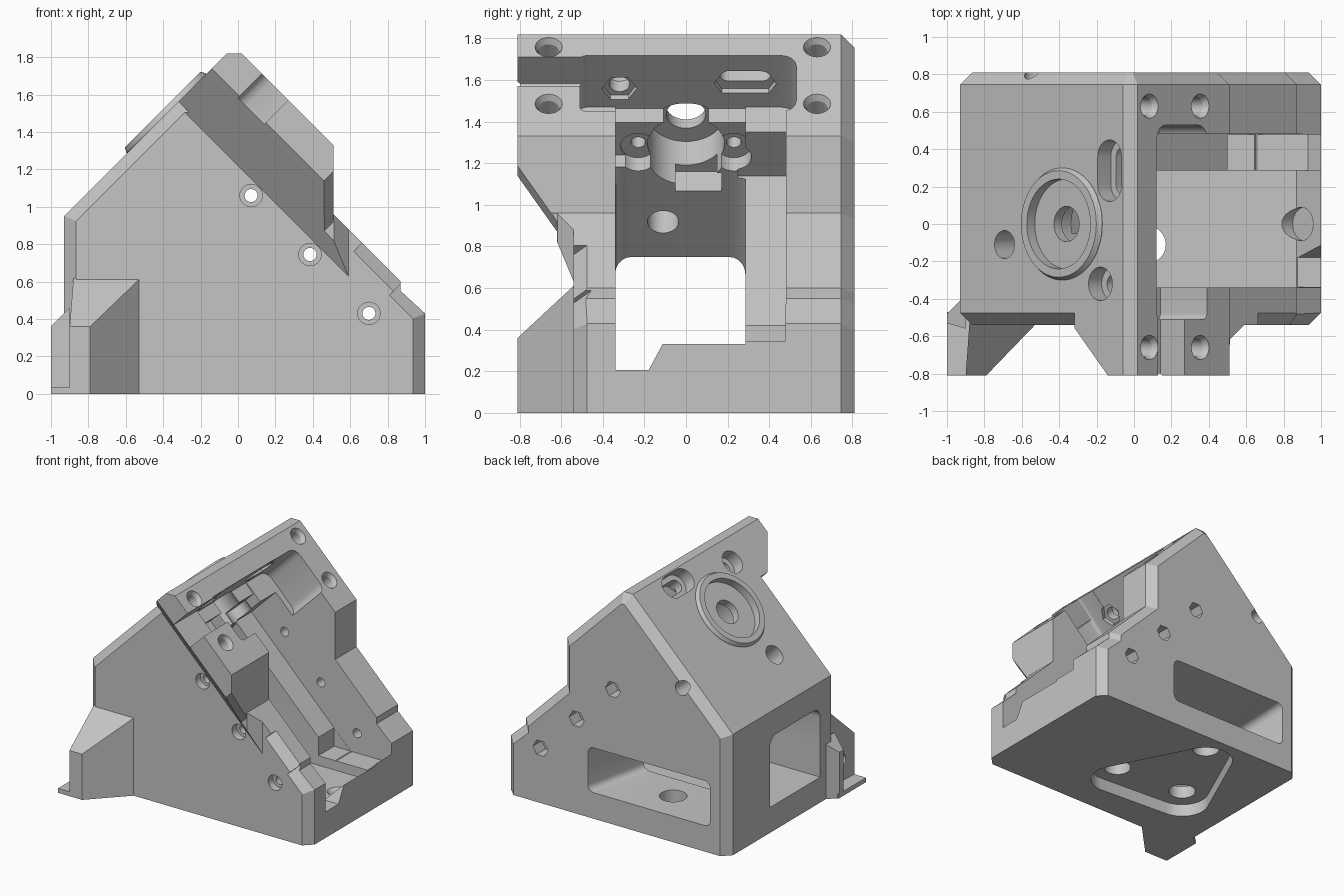
import bpy, bmesh, math
from mathutils import Vector

if "Cube" in bpy.data.objects:
    bpy.data.objects.remove(bpy.data.objects["Cube"], do_unlink=True)

grey = bpy.data.materials.new("grey plastic")
grey.use_nodes = True
COLOUR = (0.56, 0.56, 0.56, 1)
grey.diffuse_color = COLOUR
grey.node_tree.nodes["Principled BSDF"].inputs["Base Color"].default_value = COLOUR

S = math.sqrt(0.5)


def P(u, y, n):
    """Tilted frame: u runs down the right slope, n points out of it."""
    return Vector(((u + n) * S, y, (n - u) * S))


def finish(name, bm):
    bmesh.ops.recalc_face_normals(bm, faces=bm.faces)
    mesh = bpy.data.meshes.new(name)
    bm.to_mesh(mesh)
    bm.free()
    mesh.materials.append(grey)
    ob = bpy.data.objects.new(name, mesh)
    bpy.context.scene.collection.objects.link(ob)
    return ob


def hull(name, pts):
    bm = bmesh.new()
    for p in pts:
        bm.verts.new(p)
    bmesh.ops.convex_hull(bm, input=bm.verts)
    bmesh.ops.delete(bm, geom=[v for v in bm.verts if not v.link_faces], context='VERTS')
    bmesh.ops.dissolve_limit(bm, angle_limit=0.01, verts=bm.verts, edges=bm.edges)
    return finish(name, bm)


def prism(name, pts, y0, y1, bevel=0, segments=1, pick=None):
    """Extrude an x-z outline along y, optionally bevelling picked rim edges."""
    bm = bmesh.new()
    face = bm.faces.new([bm.verts.new((x, y0, z)) for x, z in pts])
    new = bmesh.ops.extrude_face_region(bm, geom=[face], use_keep_orig=True)["geom"]
    bmesh.ops.translate(bm, vec=(0, y1 - y0, 0),
                        verts=[g for g in new if isinstance(g, bmesh.types.BMVert)])
    if bevel:
        rim = [e for e in bm.edges if abs(e.verts[0].co.y - e.verts[1].co.y) < 1e-5
               and pick(e.verts[0].co, e.verts[1].co)]
        bmesh.ops.bevel(bm, geom=rim, offset=bevel, segments=segments,
                        profile=0.5, affect='EDGES')
    return finish(name, bm)


def circle(p, d, r, n=32):
    q = Vector(d).to_track_quat('Z', 'Y')
    return [Vector(p) + q @ Vector((r * math.cos(i * math.tau / n), r * math.sin(i * math.tau / n), 0))
            for i in range(n)]


def rod(a, b, r, n=32, r2=None):
    a, b = Vector(a), Vector(b)
    return circle(a, b - a, r, n) + circle(b, b - a, r if r2 is None else r2, n)


def box(x, y, z, frame=lambda x, y, z: Vector((x, y, z))):
    return [frame(i, j, k) for i in x for j in y for k in z]


def combine(other, how):
    m = body.modifiers.new(how, 'BOOLEAN')
    m.operation, m.object, m.solver, m.use_self = how, other, 'EXACT', True
    bpy.context.view_layer.objects.active = body
    bpy.ops.object.modifier_apply(modifier=m.name)
    bpy.data.objects.remove(other, do_unlink=True)
    bm = bmesh.new()
    bm.from_mesh(body.data)
    bmesh.ops.remove_doubles(bm, verts=bm.verts, dist=1e-5)
    bm.to_mesh(body.data)
    bm.free()


def add(pts):
    combine(hull("addition", pts), 'UNION')


def cut(pts):
    combine(hull("cutter", pts), 'DIFFERENCE')


# Main wedge with chamfered back rim
outline = [(-.93, 0), (-.93, .95), (-.06, 1.82), (.02, 1.82), (.51, 1.33),
           (.51, .96), (.87, .60), (.87, .55), (1, .43), (1, 0)]
body = prism("wedge_bracket", outline, -.81, .81, .065, 1,
             lambda a, b: a.y > 0 and max(a.z, b.z) > .001)

# Front wall, leaving an upper shoulder with a sloped underside
F = -.54
cut([P(u, y, n) for u in (-3, 3) for y, n in ((-1, -3), (-1, 1.32), (F, .863), (F, -3))])
cut([(x, y, z) for z in (-.2, 2) for x, y in
     ((.512, -.618), (.512, -1.1), (1.3, -1.1), (1.3, F), (.59, F))])
cut([P(u, y, n) for n in (.5, 1.6) for u, y in
     ((-.53, -.86), (-.29, -.62), (.5, -.62), (.5, -.86))])

# Chamfers round the front wall
for x in (-.93, 1):
    s = 1 if x > 0 else -1
    cut([(x + s * a, y, z) for z in (-.1, 1.1)
         for a, y in ((.1, F + .165), (-.13, F - .065), (.1, F - .2))])
cut([P(u, y, n) for n in (-.5, .88)
     for u, y in ((-1.43, F + .165), (-1.2, F - .065), (-1.43, F - .2))])
for top, u0, u1 in ((1.04, -.1, .21), (1.011, .2, 1.1)):
    cut([P(u, y, n) for u in (u0, u1)
         for n, y in ((top + .1, F + .165), (top - .13, F - .065), (top + .1, F - .2))])

# Corner foot, side rib and thin flange
add([(x, -.81, z) for x in (-.9, -.79) for z in (0, .36)]
    + [(x, -.53, z) for x in (-.88, -.52) for z in (0, .62)]
    + [(x, -.45, z) for x in (-.87, -.52) for z in (0, .62)])
add(box((-1, -.88), (-.81, -.47), (0, .035)))
add(box((-1,), (-.53, -.48), (0, .36)) + box((-.9,), (-.56, -.38), (0, .46)))

# Raised bearing ring on the left slope
add(rod(P(-1.36, 0, .79), P(-1.335, 0, .79), .285, 64, .3) + circle(P(-1.25, 0, .79), P(1, 0, 0), .3, 64))

# Through cavity with left window
up = lambda u, n: (P(u, 0, n).x, P(u, 0, n).z)
cavity = prism("cavity", [(-1.1, .2), (-1.1, .75), (-.59, .75), up(-.95, .72), up(-1.034, .72),
                          up(-1.034, .94), up(-1.13, .94), up(-1.13, 1.5), (1.2, 1.86),
                          (1.2, .53), (.87, .2)], -.34, .285, .08, 5,
               lambda a, b: max(a.x, b.x) < -.1 and min(a.z, b.z) > .7
               and max(a.z, b.z) < 1.2 and abs(a.x - b.x) > .2)
combine(cavity, 'DIFFERENCE')

# Side channel beside the cavity, open over the lip at its low end
cut([P(u, y, n) for y in (.25, .48) for u, n in ((-.96, .65), (.27, .65), (-.96, 1.6), (.27, 1.6))])
cut([(x, y, z) for y in (.26, .479) for x, z in
     ((.5, .275), (.93, .275), (1.2, .545), (1.2, 1), (.5, 1))])
cut([(x, y, z) for x in (.8, 1.1) for y, z in
     ((-.338, .205), (-.18, .205), (-.18, .26), (-.11, .335), (-.11, .6), (-.338, .6))])

# Upper pocket with rounded corners and cable slot
cut([p for y, r in ((-.48, .03), (.46, .07)) for u in (-1.128 + r, -.75 - r)
     for p in rod(P(u, y, .95), P(u, y, 1.5), r, 16)])
cut(box((-1.12, -.92), (-.9, -.45), (1.12, 1.5), P))

# Bearing seat, inner flanged recess and shaft bores
cut(rod(P(-1.5, 0, .79), P(-1.3, 0, .79), .24, 64))
cut(rod(P(-1.24, 0, .79), P(-.8, 0, .79), .185, 48))
cut(rod(P(-1.4, 0, .79), P(-1.1, 0, .79), .095))
cut(rod(P(.3, 0, .79), P(.5, 0, .79), .09))
for y in (-.23, .23):
    cut(rod(P(-1.04, y, .78), P(-.8, y, .78), .085, 24))
    cut(rod(P(-1.2, y, .8), P(-.9, y, .8), .035, 20))
cut(box((-1.08, -.8), (-.05, .17), (.56, .68), P))

# Slot, screw hole and access hole on the left slope
for r, depth in ((.09, -1.23), (.05, -1)):
    cut([p for y in (.21, .36) for p in rod(P(-1.5, y, 1.145), P(depth, y, 1.145), r, 24)])
    cut(rod(P(-1.5, -.32, 1.075), P(depth, -.32, 1.075), r, 24))
cut(rod(P(-1.16, -.32, 1.075), P(-1, -.32, 1.075), .085, 6))
cut([p for y in (.21, .36) for p in rod(P(-1.16, y, 1.11), P(-1, y, 1.11), .075, 6)])
cut(rod(P(-1.5, -.11, .35), P(-.8, -.11, .35), .075))

# Mounting holes on the right slope
for y in (-.66, .63):
    for u in (-1.185, -.8):
        cut(rod(P(u, y, 1.12), P(u, y, 1.5), .05, 24))
        cut(rod(P(u, y, 1.27), P(u, y, 1.33), .05, 24, .08))

# Cross bolts: counterbored at the front, hex pockets at the back
for i in range(3):
    x, z = .07 + .315 * i, 1.06 - .315 * i
    cut(rod((x, -.7, z), (x, 1, z), .035, 20))
    cut(rod((x, -.6, z), (x, -.48, z), .06, 24))
    cut(rod((x, .7, z), (x, .9, z), .065, 6))
cut(rod((-.53, .6, 1.23), (-.53, .9, 1.23), .055, 24))
cut(rod((-1.1, -.66, .2), (-.8, -.66, .2), .05, 24))


# Flared rounded window in the back wall
def window(y, x0, x1, z0, z1, r):
    return [p for x in (x0 + r, x1 - r) for z in (z0 + r, z1 - r)
            for p in circle((x, y, z), (0, 1, 0), r, 20)]


cut(window(.2, -.72, .15, .205, .48, .05) + window(.83, -.78, .29, .205, .56, .05))

# Underside pocket and three floor holes
spots = [(-.53, -.07), (.07, -.11), (-.26, .53)]
cut([p for x, y in spots for p in rod((x, y, -.1), (x, y, .1), .2)])
for x, y in spots:
    cut(rod((x, y, .05), (x, y, .25), .1))

# Smooth round surfaces, crisp edges
body.data.materials.clear()
body.data.materials.append(grey)
for poly in body.data.polygons:
    poly.material_index = 0
bpy.ops.object.select_all(action='DESELECT')
body.select_set(True)
bpy.context.view_layer.objects.active = body
bpy.ops.object.shade_smooth_by_angle(angle=math.radians(25))
